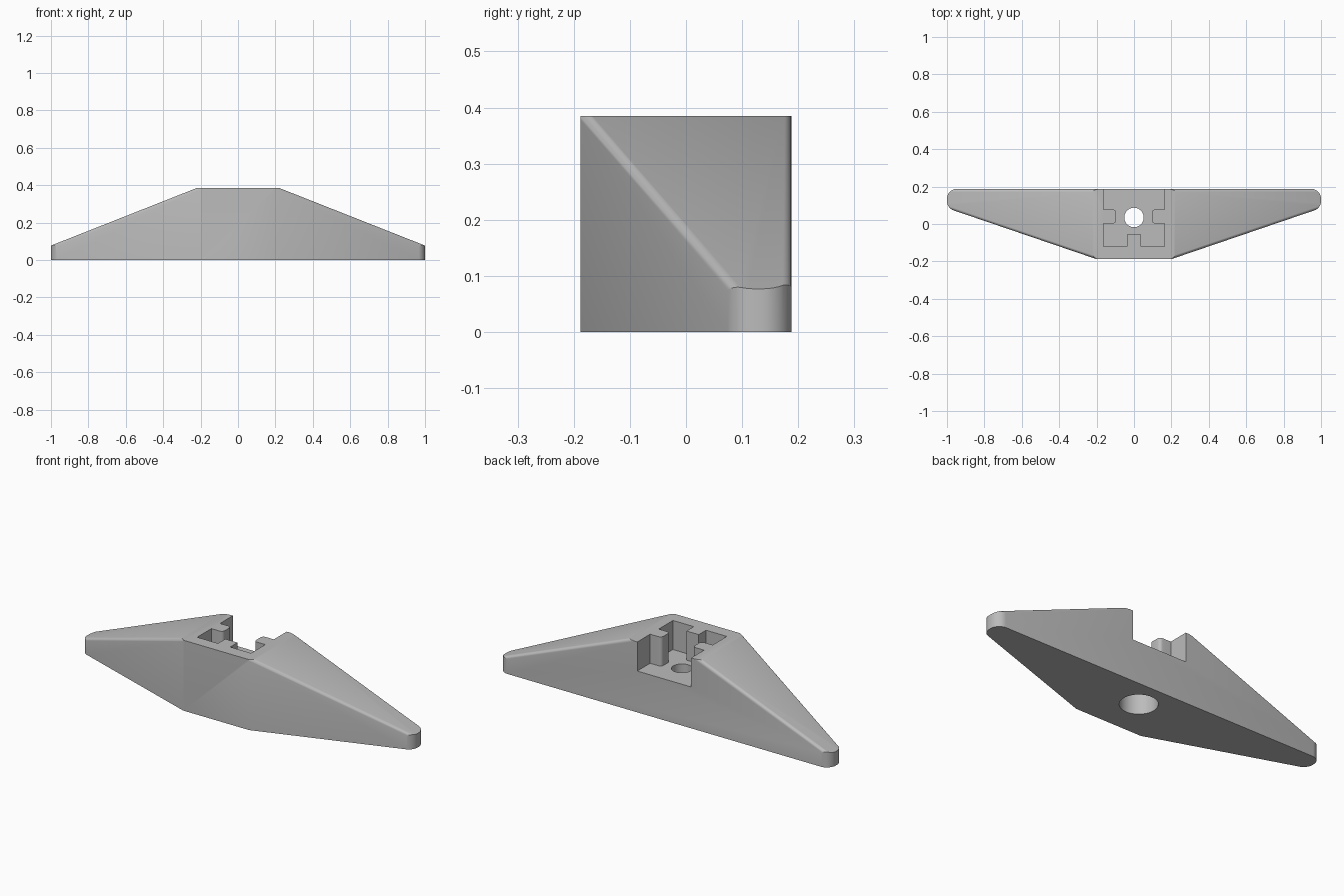
import bpy
import bmesh
from math import radians
from mathutils import Vector

if "Cube" in bpy.data.objects:
    bpy.data.objects.remove(bpy.data.objects["Cube"], do_unlink=True)

TOP, BACK, FRONT = 0.385, 0.188, -0.188
TIP_Z, SLOPE = 0.077, 0.395
TIP_FRONT, TAPER = 0.085, 0.341
POCKET_Z, HOLE_Y = 0.226, 0.035

grey = bpy.data.materials.new("grey_plastic")
grey.use_nodes = True
grey.diffuse_color = (0.5, 0.5, 0.5, 1)
grey.node_tree.nodes["Principled BSDF"].inputs["Base Color"].default_value = (0.5, 0.5, 0.5, 1)


def prism(outline, z0, z1):
    """Closed upright prism over a counter-clockwise outline."""
    bm = bmesh.new()
    low = [bm.verts.new((x, y, z0)) for x, y in outline]
    high = [bm.verts.new((x, y, z1)) for x, y in outline]
    bm.faces.new(low[::-1])
    bm.faces.new(high)
    for i in range(len(outline)):
        j = (i + 1) % len(outline)
        bm.faces.new((low[i], low[j], high[j], high[i]))
    bm.normal_update()
    return bm


def slice_off(bm, point, normal):
    """Remove everything beyond a plane and close the cut."""
    geom = bm.verts[:] + bm.edges[:] + bm.faces[:]
    bmesh.ops.bisect_plane(bm, geom=geom, dist=1e-6, plane_co=point,
                           plane_no=normal, clear_outer=True)
    rim = [e for e in bm.edges if e.is_boundary]
    if rim:
        bmesh.ops.edgeloop_fill(bm, edges=rim)
    bm.normal_update()


def round_edge(bm, corner, n1, n2, radius, steps):
    """Round the edge between two planes with a fan of tangent cuts."""
    centre = corner - (n1 + n2) * radius / (1 + n1.dot(n2))
    for i in range(1, steps + 1):
        n = n1.slerp(n2, i / (steps + 1))
        slice_off(bm, centre + n * radius, n)


def make_object(name, bm):
    bmesh.ops.recalc_face_normals(bm, faces=bm.faces[:])
    mesh = bpy.data.meshes.new(name)
    bm.to_mesh(mesh)
    bm.free()
    mesh.materials.append(grey)
    obj = bpy.data.objects.new(name, mesh)
    bpy.context.scene.collection.objects.link(obj)
    return obj


def cylinder(radius, z0, z1):
    bm = bmesh.new()
    bmesh.ops.create_cone(bm, cap_ends=True, segments=48, radius1=radius,
                          radius2=radius, depth=z1 - z0)
    bmesh.ops.translate(bm, verts=bm.verts[:], vec=(0, HOLE_Y, (z0 + z1) / 2))
    return bm


def cut(target, name, bm):
    cutter = make_object(name, bm)
    cutter.hide_render = True
    mod = target.modifiers.new(name, 'BOOLEAN')
    mod.object, mod.operation, mod.solver = cutter, 'DIFFERENCE', 'EXACT'
    bpy.context.view_layer.objects.active = target
    bpy.ops.object.modifier_apply(modifier=mod.name)
    bpy.data.objects.remove(cutter, do_unlink=True)


# Tapered body: a block trimmed by sloping and tapering planes on both sides
bm = prism([(-1, FRONT), (1, FRONT), (1, BACK), (-1, BACK)], 0, TOP)
back_n = Vector((0, 1, 0))
for s in (-1, 1):
    slope_n = Vector((s * SLOPE, 0, 1)).normalized()
    side_n = Vector((s * TAPER, -1, 0)).normalized()
    end_n = Vector((s, 0, 0))
    front_tip = Vector((s, TIP_FRONT, TIP_Z))
    back_tip = Vector((s, BACK, TIP_Z))
    slice_off(bm, front_tip, slope_n)
    slice_off(bm, front_tip, side_n)
    # Soft upper edges
    round_edge(bm, front_tip, slope_n, side_n, 0.018, 5)
    round_edge(bm, back_tip, slope_n, back_n, 0.018, 5)
    # Rounded tip
    round_edge(bm, front_tip, side_n, end_n, 0.054, 7)
    round_edge(bm, back_tip, end_n, back_n, 0.054, 8)
body = make_object("tapered_foot", bm)

# Pocket open to the back, with two side tabs and one front tab
half = [(0.037, -0.057), (0.037, -0.12), (0.163, -0.12), (0.163, 0.003),
        (0.095, 0.003), (0.095, 0.077), (0.163, 0.077), (0.163, 0.3)]
bm = prism(half + [(-x, y) for x, y in reversed(half)], POCKET_Z, 0.6)
tab_edges = [e for e in bm.edges
             if all(abs(abs(v.co.x) - 0.095) < 1e-4 for v in e.verts)
             and abs(e.verts[0].co.z - e.verts[1].co.z) > 0.1]
bmesh.ops.bevel(bm, geom=tab_edges, offset=0.018, offset_type='OFFSET',
                segments=5, profile=0.5, affect='EDGES')
cut(body, "pocket_cutter", bm)

# Bolt hole with a wide recess underneath
cut(body, "hole_cutter", cylinder(0.052, -0.1, 0.5))
cut(body, "recess_cutter", cylinder(0.093, -0.1, 0.13))

# Smooth fillets, crisp creases
bpy.ops.object.select_all(action='DESELECT')
body.select_set(True)
bpy.context.view_layer.objects.active = body
bpy.ops.object.shade_smooth_by_angle(angle=radians(25))
